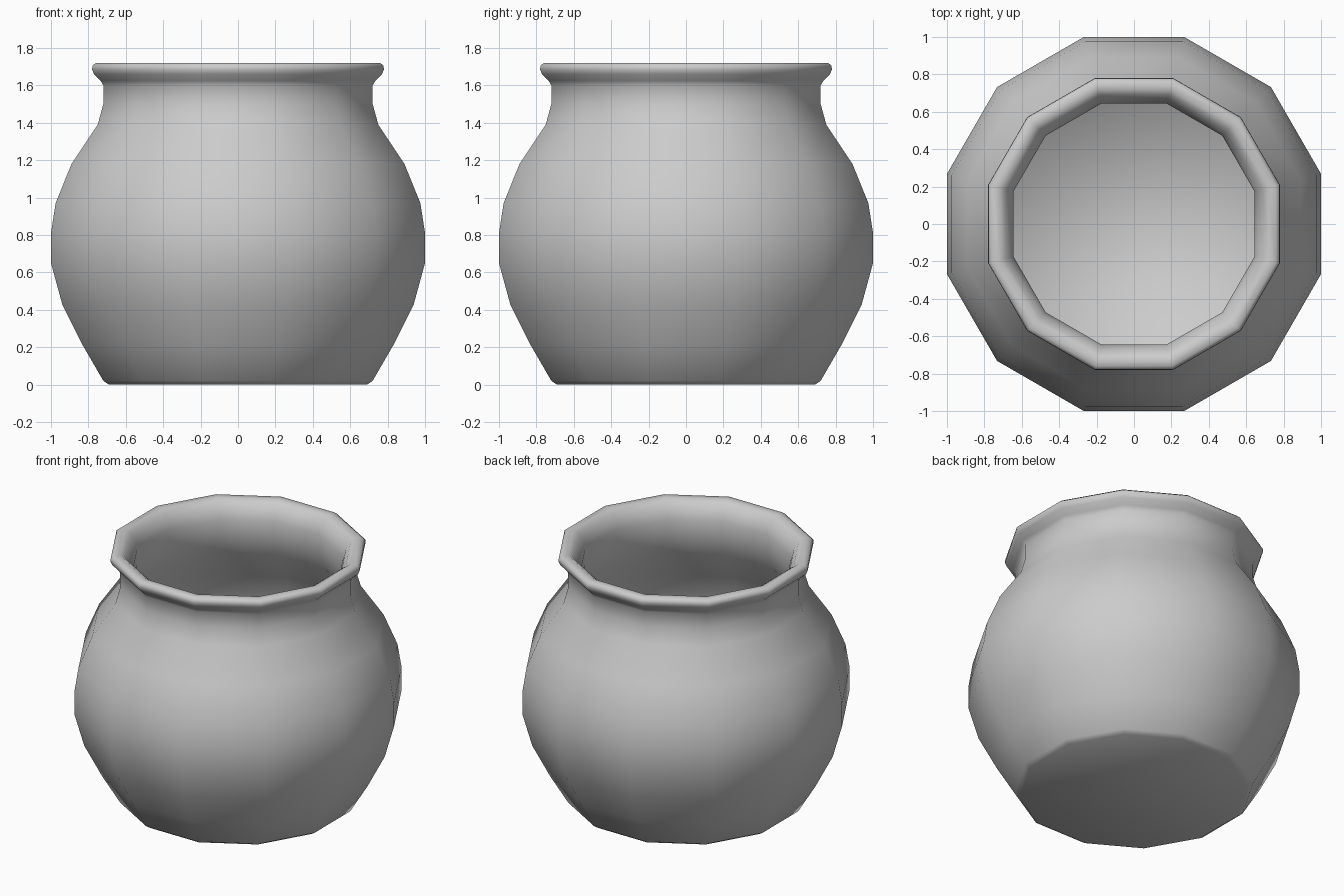
import bpy, bmesh, math

if "Cube" in bpy.data.objects:
    bpy.data.objects.remove(bpy.data.objects["Cube"])

SIDES = 12
# Distances to the flat sides, from base centre up the outside and down the inside
outside = [(0.69, 0.0), (0.72, 0.02), (0.83, 0.21), (0.94, 0.43), (1.0, 0.65),
           (1.0, 0.81), (0.975, 0.97), (0.89, 1.18), (0.75, 1.39), (0.72, 1.50),
           (0.72, 1.60), (0.735, 1.625), (0.77, 1.66), (0.78, 1.685), (0.778, 1.705), (0.76, 1.72)]
inside = [(0.72, 1.72), (0.69, 1.70), (0.66, 1.65), (0.645, 1.60), (0.645, 1.49),
          (0.68, 1.36), (0.82, 1.14), (0.90, 0.95), (0.925, 0.81), (0.925, 0.66),
          (0.87, 0.46), (0.76, 0.24), (0.66, 0.08)]


def ring(bm, flat, z):
    r = flat / math.cos(math.pi / SIDES)
    angles = [(i + 0.5) * math.tau / SIDES for i in range(SIDES)]
    return [bm.verts.new((r * math.cos(a), r * math.sin(a), z)) for a in angles]


# Hollow pot body with rolled rim
bm = bmesh.new()
rings = [ring(bm, f, z) for f, z in outside + inside]
for a, b in zip(rings, rings[1:]):
    for i in range(SIDES):
        j = (i + 1) % SIDES
        bm.faces.new((a[i], a[j], b[j], b[i]))
# Flat base and inner floor
bm.faces.new(rings[0][::-1])
bm.faces.new(rings[-1])
bmesh.ops.recalc_face_normals(bm, faces=bm.faces[:])

mesh = bpy.data.meshes.new("pot")
bm.to_mesh(mesh)
bm.free()
pot = bpy.data.objects.new("pot", mesh)
bpy.context.collection.objects.link(pot)
bpy.context.view_layer.objects.active = pot
pot.select_set(True)
bpy.ops.object.shade_smooth_by_angle(angle=math.radians(65))
